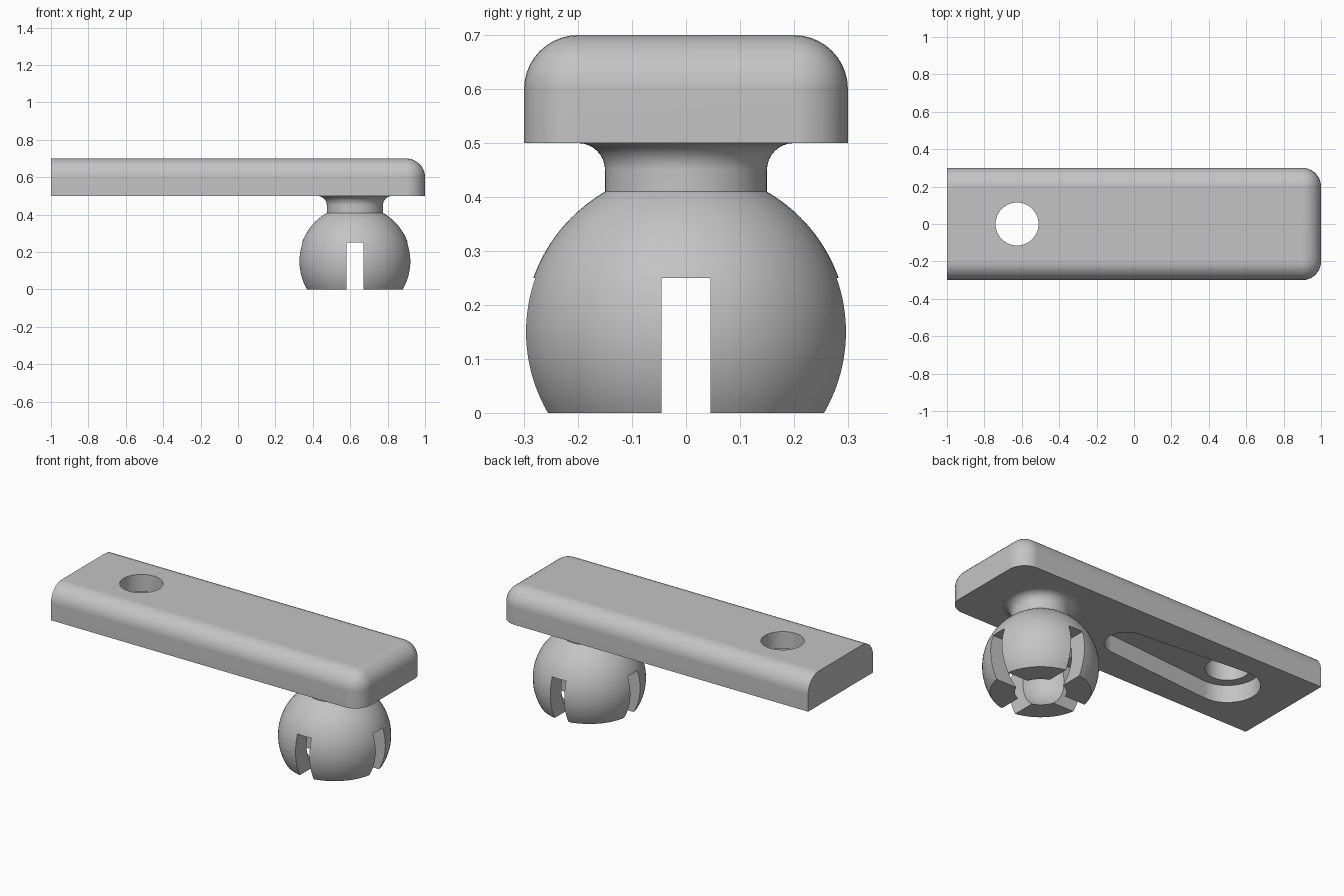
import bpy, bmesh
from math import pi, sin, cos, acos, asin, radians
from mathutils import Matrix, Vector

default = bpy.data.objects.get("Cube")
if default:
    bpy.data.objects.remove(default, do_unlink=True)

grey = bpy.data.materials.new("plain_grey")
grey.use_nodes = True
colour = (0.55, 0.55, 0.55, 1)
grey.diffuse_color = colour
grey.node_tree.nodes["Principled BSDF"].inputs["Base Color"].default_value = colour


def make(name, bm):
    bmesh.ops.recalc_face_normals(bm, faces=bm.faces)
    mesh = bpy.data.meshes.new(name)
    bm.to_mesh(mesh)
    bm.free()
    mesh.materials.append(grey)
    ob = bpy.data.objects.new(name, mesh)
    bpy.context.collection.objects.link(ob)
    return ob


def box(lo, hi):
    bm = bmesh.new()
    lo, hi = Vector(lo), Vector(hi)
    bmesh.ops.create_cube(bm, size=1, matrix=Matrix.Translation((lo + hi) / 2)
                          @ Matrix.Diagonal((*(hi - lo), 1)))
    return bm


def prism(name, outline, z0, z1):
    bm = bmesh.new()
    face = bm.faces.new([bm.verts.new((x, y, z0)) for x, y in outline])
    new = bmesh.ops.extrude_face_region(bm, geom=[face])["geom"]
    bmesh.ops.translate(bm, vec=(0, 0, z1 - z0),
                        verts=[v for v in new if isinstance(v, bmesh.types.BMVert)])
    return make(name, bm)


def arc(cx, cy, r, a0, a1, n):
    return [(cx + r * cos(a0 + (a1 - a0) * i / n),
             cy + r * sin(a0 + (a1 - a0) * i / n)) for i in range(n + 1)]


def activate(ob):
    bpy.ops.object.select_all(action='DESELECT')
    ob.select_set(True)
    bpy.context.view_layer.objects.active = ob


def cut(ob, cutter):
    mod = ob.modifiers.new("cut", 'BOOLEAN')
    mod.operation, mod.solver, mod.object = 'DIFFERENCE', 'EXACT', cutter
    activate(ob)
    bpy.ops.object.modifier_apply(modifier=mod.name)
    bpy.data.objects.remove(cutter, do_unlink=True)


def finish(ob):
    activate(ob)
    bpy.ops.object.shade_smooth_by_angle(angle=radians(30))
    mod = ob.modifiers.new("even_shading", 'WEIGHTED_NORMAL')
    mod.keep_sharp = True


# Plate: rounded along the top and around the +x end, square at the -x end
bm = box((-1, -0.3, 0.5), (1, 0.3, 0.7))
rounded = []
for e in bm.edges:
    mid = (e.verts[0].co + e.verts[1].co) / 2
    upright = abs(mid.z - 0.6) < 0.01
    if mid.x > -0.9 and (mid.z > 0.65 or upright):
        rounded.append(e)
bmesh.ops.bevel(bm, geom=rounded, offset=0.1, segments=10, profile=0.5,
                affect='EDGES', clamp_overlap=False)
plate = make("plate", bm)

# Tapered recess below the plate, then the round through hole
hole_x, tip_x, big, small = -0.625, 0.05, 0.17, 0.115
a = acos((big - small) / (tip_x - hole_x))
recess = arc(tip_x, 0, small, -a, a, 24) + arc(hole_x, 0, big, a, 2 * pi - a, 36)
cut(plate, prism("recess_cutter", recess, 0.4, 0.6))
cut(plate, prism("hole_cutter", arc(hole_x, 0, small, 0, 2 * pi, 48)[:-1], 0.4, 0.8))
finish(plate)

# Hollow ball with a filleted neck, turned from one profile
ball_x, ball_z, outer, inner = 0.625, 0.15, 0.3, 0.2
profile = [(0, 0.51), (0.2, 0.51)]
profile += arc(0.2, 0.45, 0.05, pi / 2, pi, 8)
profile += arc(0, ball_z, outer, pi / 3, -asin(ball_z / outer), 30)
profile += arc(0, ball_z, inner, -asin(ball_z / inner), pi / 2, 24)
profile[-1] = (0, ball_z + inner)
bm = bmesh.new()
verts = [bm.verts.new((r, 0, z)) for r, z in profile]
edges = [bm.edges.new(pair) for pair in zip(verts, verts[1:])]
bmesh.ops.spin(bm, geom=verts + edges, cent=(0, 0, 0), axis=(0, 0, 1),
               angle=2 * pi, steps=72, use_duplicate=False)
bmesh.ops.remove_doubles(bm, verts=bm.verts, dist=0.0001)
bmesh.ops.translate(bm, vec=(ball_x, 0, 0), verts=bm.verts)
ball = make("split_ball", bm)

# Two crossed slots split the ball into four springy fingers
for half_x, half_y in ((0.045, 0.4), (0.4, 0.045)):
    cut(ball, make("slot_cutter", box((ball_x - half_x, -half_y, -0.1),
                                      (ball_x + half_x, half_y, 0.25))))
finish(ball)
